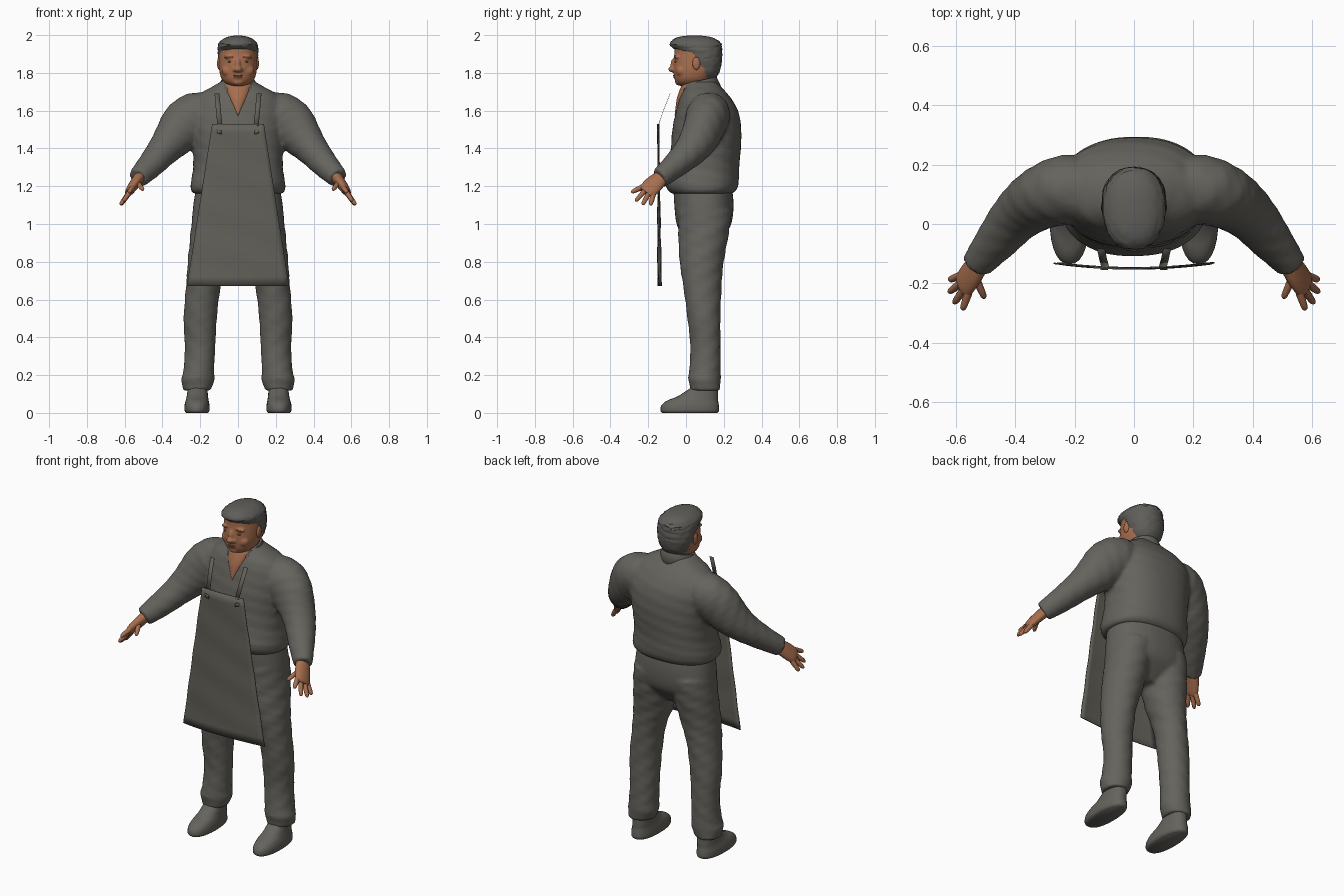
import bpy, bmesh, math, random
from mathutils import Vector

random.seed(4)
cube = bpy.data.objects.get("Cube")
if cube:
    bpy.data.objects.remove(cube, do_unlink=True)


def material(name, r, g, b):
    m = bpy.data.materials.new(name)
    m.use_nodes = True
    m.diffuse_color = (r, g, b, 1)
    m.node_tree.nodes["Principled BSDF"].inputs["Base Color"].default_value = (r, g, b, 1)
    return m


CLOTH = material("grey cloth", .13, .125, .11)
APRON = material("apron grey", .125, .119, .1)
HAIR = material("hair grey", .115, .112, .102)
SKIN = material("skin", .39, .158, .077)
DARK_SKIN = material("dark skin", .25, .095, .05)


def finish(name, bm, mat, angle=50):
    bmesh.ops.recalc_face_normals(bm, faces=bm.faces)
    me = bpy.data.meshes.new(name)
    bm.to_mesh(me)
    bm.free()
    me.materials.append(mat)
    me.polygons.foreach_set("use_smooth", [True] * len(me.polygons))
    me.set_sharp_from_angle(angle=math.radians(angle))
    ob = bpy.data.objects.new(name, me)
    bpy.context.scene.collection.objects.link(ob)
    return ob


def fuse(name, parts, mat, voxel, passes):
    """Merge overlapping parts into one softly blended skin."""
    bm = bmesh.new()
    for part in parts:
        bm.from_mesh(part.data)
        bpy.data.objects.remove(part, do_unlink=True)
    ob = finish(name, bm, mat, 180)
    mod = ob.modifiers.new("blend", "REMESH")
    mod.mode = "VOXEL"
    mod.voxel_size = voxel
    mod.use_smooth_shade = True
    mod = ob.modifiers.new("soften", "SMOOTH")
    mod.iterations = passes


def smooth_rings(rings, steps):
    """Catmull-Rom interpolation through the given rings."""
    pts = [rings[0]] + list(rings) + [rings[-1]]
    out = []
    for a, b, c, d in zip(pts, pts[1:], pts[2:], pts[3:]):
        for k in range(steps):
            t = k / steps
            out.append([.5 * (2 * q + (r - p) * t + (2 * p - 5 * q + 4 * r - s) * t * t
                              + (3 * q - p - 3 * r + s) * t ** 3)
                        for p, q, r, s in zip(a, b, c, d)])
    return out + [list(rings[-1])]


def loft(name, rings, mat, side=1, wide=None, n=28, steps=4, power=2.0, folds=0, rough=0):
    """Skin of ellipses (x, y, z, rx, ry); level unless a wide axis is given."""
    bm = bmesh.new()
    rings = smooth_rings(rings, steps)
    loops = []
    for i, (x, y, z, rx, ry) in enumerate(rings):
        u, v = Vector((1, 0, 0)), Vector((0, 1, 0))
        if wide:
            tangent = (Vector(rings[min(i + 1, len(rings) - 1)][:3])
                       - Vector(rings[max(i - 1, 0)][:3])).normalized()
            u = Vector(wide)
            u = (u - tangent * u.dot(tangent)).normalized()
            v = tangent.cross(u)
        loop = []
        for k in range(n):
            a = math.tau * k / n
            c, s = math.cos(a), math.sin(a)
            f = 1 + folds * math.sin(3 * a + i * .9) * math.sin(i * 1.3 + a) \
                + random.uniform(-rough, rough)
            p = Vector((x, y, z)) \
                + u * rx * f * math.copysign(abs(c) ** (2 / power), c) \
                + v * ry * f * math.copysign(abs(s) ** (2 / power), s)
            loop.append(bm.verts.new((p.x * side, p.y, p.z)))
        loops.append(loop)
    for a, b in zip(loops, loops[1:]):
        for k in range(n):
            bm.faces.new((a[k], a[(k + 1) % n], b[(k + 1) % n], b[k]))
    bm.faces.new(loops[0])
    bm.faces.new(loops[-1])
    return finish(name, bm, mat)


def ball(name, loc, size, mat):
    bm = bmesh.new()
    bmesh.ops.create_uvsphere(bm, u_segments=16, v_segments=10, radius=1)
    for v in bm.verts:
        v.co = Vector([c * s + l for c, s, l in zip(v.co, size, loc)])
    return finish(name, bm, mat)


def sheet(name, rows, mat, thick):
    """Thin cloth over rows of points."""
    bm = bmesh.new()
    grid = [[bm.verts.new(p) for p in row] for row in rows]
    for a, b in zip(grid, grid[1:]):
        for k in range(len(a) - 1):
            bm.faces.new((a[k], a[k + 1], b[k + 1], b[k]))
    ob = finish(name, bm, mat, 40)
    mod = ob.modifiers.new("thickness", "SOLIDIFY")
    mod.thickness = thick
    mod.offset = 0


def upright(*rows):
    """Rings centred on x = 0 from (y, z, rx, ry)."""
    return [(0, *row) for row in rows]


# Shirt body with bloused hem, and trouser seat
shirt = [loft("shirt_body", upright((.085, 1.16, .23, .16), (.085, 1.18, .25, .182),
                                    (.085, 1.22, .252, .192), (.095, 1.3, .237, .187),
                                    (.105, 1.4, .237, .187), (.11, 1.5, .25, .182),
                                    (.112, 1.6, .25, .162), (.1, 1.68, .21, .128),
                                    (.09, 1.73, .13, .092), (.08, 1.76, .08, .078)),
              CLOTH, n=48, power=2.3, folds=.02)]
trousers = [loft("trouser_seat", upright((.088, 1.2, .22, .155), (.095, 1.1, .237, .157),
                                         (.095, 1, .24, .145), (.09, .94, .2, .11),
                                         (.085, .88, .09, .06)), CLOTH, n=40, power=2.3)]

# Head, neck and open shirt front
face = [
    loft("neck", upright((.08, 1.66, .06, .06), (.075, 1.72, .07, .077), (.073, 1.8, .072, .077)), SKIN),
    loft("head", upright((.03, 1.73, .04, .058), (.033, 1.745, .067, .082), (.038, 1.77, .088, .098),
                         (.05, 1.81, .099, .116), (.055, 1.85, .101, .122), (.06, 1.9, .1, .122),
                         (.06, 1.94, .093, .117), (.06, 1.975, .06, .08), (.06, 1.985, .02, .03)),
         SKIN, n=36, power=2.15),
    ball("nose_bridge", (0, -.062, 1.845), (.015, .02, .034), SKIN),
    ball("nose_tip", (0, -.072, 1.82), (.022, .022, .017), SKIN),
    ball("mouth_mound", (0, -.045, 1.782), (.035, .022, .02), SKIN),
    ball("chin", (0, -.035, 1.753), (.034, .024, .02), SKIN)]
loft("open_chest", upright((-.048, 1.575, .003, .012), (-.032, 1.62, .026, .023),
                           (-.012, 1.67, .05, .035), (.028, 1.73, .074, .053),
                           (.045, 1.755, .07, .05)), SKIN)

# Collar
rows = []
for ry, rx, back, front in ((.08, .08, 1.775, 1.715), (.09, .088, 1.775, 1.715), (.115, .112, 1.72, 1.64)):
    row = []
    for k in range(33):
        a = math.radians(-54 + 288 * k / 32)
        t = (1 + math.sin(a)) / 2
        row.append((rx * math.cos(a), .07 + ry * math.sin(a), front + (back - front) * t ** .6))
    rows.append(row)
sheet("collar", rows, CLOTH, .008)

# Hair, hairline arched over the forehead
loft("hair", upright((.08, 1.765, .06, .07), (.09, 1.8, .088, .085), (.09, 1.85, .102, .098),
                     (.086, 1.88, .105, .104), (.076, 1.91, .107, .114), (.058, 1.935, .106, .132),
                     (.05, 1.955, .102, .136), (.048, 1.975, .084, .118), (.045, 1.99, .056, .085),
                     (.045, 1.997, .022, .04)), HAIR, n=44, power=2.15, rough=.028)

ball("upper_lip", (0, -.061, 1.786), (.025, .008, .004), DARK_SKIN)
ball("lower_lip", (0, -.06, 1.778), (.022, .008, .004), DARK_SKIN)

for side, label in ((1, "left"), (-1, "right")):
    # Face halves
    face += [ball("nostril", (.017 * side, -.062, 1.816), (.013, .015, .012), SKIN),
             ball("cheek", (.047 * side, -.025, 1.812), (.04, .03, .034), SKIN),
             ball("brow_ridge", (.04 * side, -.045, 1.884), (.035, .018, .012), SKIN)]
    ball(label + "_eye", (.04 * side, -.053, 1.859), (.016, .008, .004), DARK_SKIN)
    ball(label + "_brow", (.042 * side, -.056, 1.884), (.024, .008, .004), DARK_SKIN)
    ball(label + "_ear", (.1 * side, .055, 1.85), (.011, .021, .034), SKIN)

    # Sleeve
    shirt.append(loft("sleeve", [(.13, .115, 1.585, .1, .11), (.22, .115, 1.57, .118, .128),
                                 (.285, .098, 1.52, .112, .127), (.345, .067, 1.45, .1, .107),
                                 (.4, .02, 1.385, .085, .087), (.46, -.053, 1.315, .071, .071),
                                 (.515, -.12, 1.258, .057, .057), (.529, -.14, 1.243, .053, .053)],
                      CLOTH, side, (0, 1, 0), folds=.045))

    # Hand
    wide = Vector((.35, .77, -.54))
    loft(label + "_palm", [(.515, -.12, 1.255, .038, .032), (.545, -.165, 1.215, .05, .028),
                           (.57, -.2, 1.18, .05, .023), (.578, -.214, 1.166, .044, .015)],
         SKIN, side, wide, n=20)
    knuckle = Vector((.57, -.203, 1.176))
    tips = {"index": (.577, -.289, 1.168), "middle": (.606, -.267, 1.121),
            "ring": (.623, -.23, 1.102), "little": (.621, -.188, 1.1)}
    fingers = [(f, knuckle + wide * (-.037 + .025 * i), Vector(tip))
               for i, (f, tip) in enumerate(tips.items())]
    fingers.append(("thumb", Vector((.535, -.175, 1.222)), Vector((.502, -.25, 1.18))))
    for finger, base, tip in fingers:
        rings = [(*base.lerp(tip, t), r, r) for t, r in ((0, .0145), (.5, .013), (.88, .0105), (1, .004))]
        loft(f"{label}_{finger}_finger", rings, SKIN, side, wide, n=10, steps=2)

    # Trouser leg with gathered hem
    trousers.append(loft("leg", [(.12, .1, 1.07, .115, .147), (.128, .093, .95, .124, .134),
                                 (.155, .083, .8, .114, .114), (.183, .087, .67, .092, .102),
                                 (.2, .095, .5, .086, .09), (.201, .103, .35, .081, .08),
                                 (.208, .1, .22, .084, .082), (.212, .098, .18, .088, .087),
                                 (.214, .1, .15, .08, .083), (.219, .1, .118, .073, .08)],
                         CLOTH, side, folds=.05))

    # Shoe
    loft(label + "_shoe", [(.217, .02, 0, .058, .145), (.217, .02, .012, .066, .155),
                           (.217, .022, .04, .066, .152), (.216, .035, .065, .061, .135),
                           (.215, .065, .09, .056, .105), (.214, .098, .135, .052, .07)],
         CLOTH, side, power=2.3)

    # Apron strap and its fastening
    path = ((.096, -.147, 1.52), (.104, -.118, 1.605), (.111, -.084, 1.69))
    sheet(label + "_apron_strap", [[((x - .013) * side, y, z), ((x + .013) * side, y, z)]
                                   for x, y, z in path], APRON, .002)
    sheet(label + "_strap_patch", [[((.1 + dx) * side, -.152, z + dx * .3) for dx in (-.012, .012)]
                                   for z in (1.478, 1.498)], APRON, .004)

fuse("shirt", shirt, CLOTH, .011, 5)
fuse("trousers", trousers, CLOTH, .011, 4)
fuse("head_and_neck", face, SKIN, .005, 5)

# Apron panel, flared and gently bowed
rows = []
for j in range(19):
    t = j / 18
    half = .27 - .133 * t
    row = []
    for i in range(-8, 9):
        x = half * i / 8
        row.append((x, -.149 + .25 * x * x + .002 * math.sin(j * 1.4 + i * .3), .673 + .857 * t))
    rows.append(row)
sheet("apron_panel", rows, APRON, .005)
